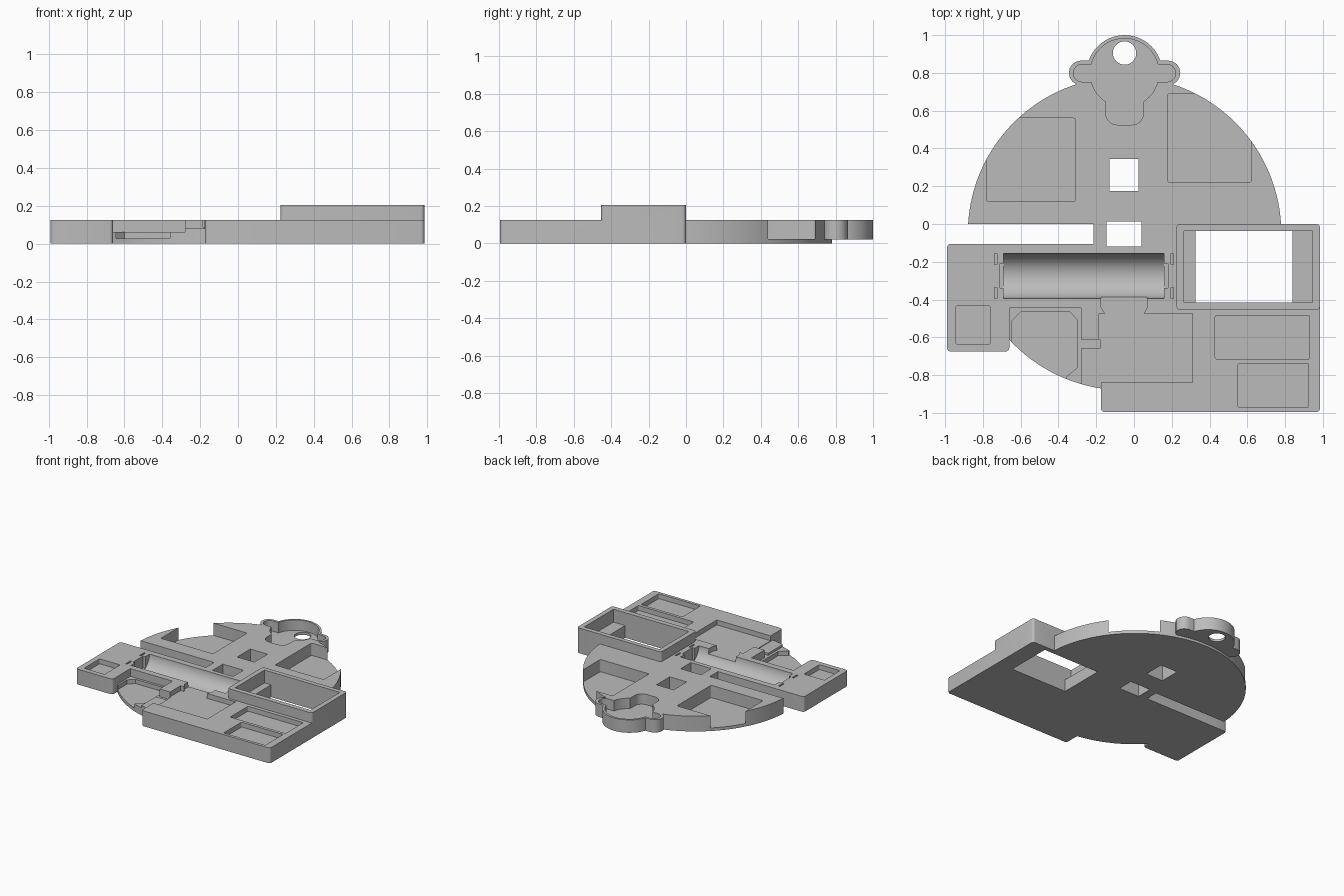
import bpy, bmesh
from math import cos, sin, pi, radians
from mathutils import Matrix

cube = bpy.data.objects.get("Cube")
if cube:
    bpy.data.objects.remove(cube, do_unlink=True)

grey = bpy.data.materials.new("plain grey")
grey.use_nodes = True
grey.diffuse_color = (0.5, 0.5, 0.5, 1)
grey.node_tree.nodes["Principled BSDF"].inputs["Base Color"].default_value = (0.5, 0.5, 0.5, 1)

TOP, HIGH = 0.125, 0.4   # deck height, cutter height


def arc(cx, cy, r, start=0, end=2 * pi, n=24):
    return [(cx + r * cos(start + (end - start) * i / n),
             cy + r * sin(start + (end - start) * i / n)) for i in range(n + 1)]


def circle(cx, cy, r, n=48):
    return arc(cx, cy, r, n=n)[:-1]


def rect(x0, x1, y0, y1, r=0):
    if not r:
        return [(x0, y0), (x1, y0), (x1, y1), (x0, y1)]
    corners = [(x1 - r, y1 - r), (x0 + r, y1 - r), (x0 + r, y0 + r), (x1 - r, y0 + r)]
    return [p for i, (x, y) in enumerate(corners)
            for p in arc(x, y, r, i * pi / 2, (i + 1) * pi / 2, 4)]


def finish(name, bm):
    bmesh.ops.recalc_face_normals(bm, faces=bm.faces)
    mesh = bpy.data.meshes.new(name)
    bm.to_mesh(mesh)
    bm.free()
    mesh.materials.append(grey)
    ob = bpy.data.objects.new(name, mesh)
    bpy.context.collection.objects.link(ob)
    return ob


def prism(name, points, z0, z1):
    bm = bmesh.new()
    face = bm.faces.new([bm.verts.new((x, y, z0)) for x, y in points])
    side = bmesh.ops.extrude_face_region(bm, geom=[face])["geom"]
    bmesh.ops.translate(bm, vec=(0, 0, z1 - z0),
                        verts=[v for v in side if isinstance(v, bmesh.types.BMVert)])
    return finish(name, bm)


def combine(target, tool, operation):
    mod = target.modifiers.new(tool.name, "BOOLEAN")
    mod.operation, mod.solver, mod.object = operation, "EXACT", tool
    bpy.context.view_layer.objects.active = target
    bpy.ops.object.modifier_apply(modifier=mod.name)
    bpy.data.objects.remove(tool, do_unlink=True)


def add(points, z0, z1):
    combine(plate, prism("addition", points, z0, z1), "UNION")


def cut(points, floor):
    combine(plate, prism("cutter", points, floor, HIGH), "DIFFERENCE")


# Round base plate with the side slot
plate = prism("base_plate", circle(-0.05, -0.05, 0.83, 128), 0, TOP)
cut(rect(-1.2, -0.215, -0.105, 0), -0.1)

# Square blocks and the raised box
add(rect(-0.99, -0.66, -0.675, -0.105, 0.02), 0, TOP)
add(rect(-0.175, 0.985, -0.995, -0.1, 0.02), 0, TOP)
add(rect(0.225, 0.985, -0.455, 0, 0.02), 0, 0.205)

# Hanging loop: round body with two ears
add(circle(-0.05, 0.8, 0.2), 0.02, TOP)
add(rect(-0.345, 0.245, 0.735, 0.865, 0.064), 0.02, TOP)
LOOP_FLOOR = 0.04
cut(circle(-0.05, 0.8, 0.182), LOOP_FLOOR)
cut(rect(-0.32, 0.22, 0.752, 0.845, 0.045), LOOP_FLOOR)
cut(rect(-0.15, 0.05, 0.525, 0.72, 0.06), LOOP_FLOOR)
cut(circle(-0.05, 0.905, 0.062, 32), -0.1)

# Raised box: stepped cavity with an open bottom
cut(rect(0.265, 0.945, -0.415, -0.037), 0.1)
cut(rect(0.325, 0.84, -0.415, -0.037), -0.1)

# Square through holes
cut(rect(-0.13, 0.025, 0.175, 0.345), -0.1)
cut(rect(-0.145, 0.04, -0.12, 0.012), -0.1)

# Deep pockets open to the round rim
cut(rect(0.18, 0.62, 0.22, 0.69, 0.01), 0.025)
cut(rect(-0.78, -0.31, 0.12, 0.56, 0.01), 0.025)

# Shallow tray pockets
cut(rect(-0.945, -0.76, -0.635, -0.435, 0.008), 0.085)
cut(rect(0.43, 0.93, -0.715, -0.485, 0.008), 0.085)
cut(rect(0.55, 0.925, -0.97, -0.74, 0.008), 0.085)

# Lower left terrace, its bevelled pocket and the wire groove
cut(rect(-0.66, -0.28, -1.1, -0.445), 0.062)
cut(rect(-0.281, -0.176, -1.1, -0.66), 0.08)
cut([(-0.645, -0.95), (-0.36, -0.95), (-0.36, -0.81), (-0.3, -0.76), (-0.3, -0.51),
     (-0.34, -0.465), (-0.6, -0.465), (-0.645, -0.51)], 0.027)
cut(rect(-0.305, -0.18, -0.66, -0.612), 0.062)

# Central circuit bay with its neck
cut(rect(-0.185, 0.31, -0.84, -0.475), 0.085)
cut([(-0.15, -0.48), (0.05, -0.48), (0.07, -0.44), (0.07, -0.372),
     (-0.175, -0.372), (-0.175, -0.44)], 0.085)

# Half round battery trough
bm = bmesh.new()
bmesh.ops.create_cone(bm, cap_ends=True, segments=64, radius1=0.12, radius2=0.12, depth=0.85,
                      matrix=Matrix.Translation((-0.265, -0.275, 0.13)) @ Matrix.Rotation(pi / 2, 4, "Y"))
combine(plate, finish("trough_cutter", bm), "DIFFERENCE")

# Contact slots at both trough ends
for x, way in ((-0.69, -1), (0.16, 1)):
    for y0, y1 in ((-0.215, -0.155), (-0.395, -0.335)):
        a, b = sorted((x + way * 0.035, x + way * 0.048))
        cut(rect(a, b, y0, y1), 0.02)
    a, b = sorted((x - way * 0.01, x + way * 0.02))
    cut(rect(a, b, -0.34, -0.21), 0.03)

# Crisp edges with smooth curves
bpy.ops.object.select_all(action="DESELECT")
plate.select_set(True)
bpy.context.view_layer.objects.active = plate
bpy.ops.object.shade_smooth_by_angle(angle=radians(30))
